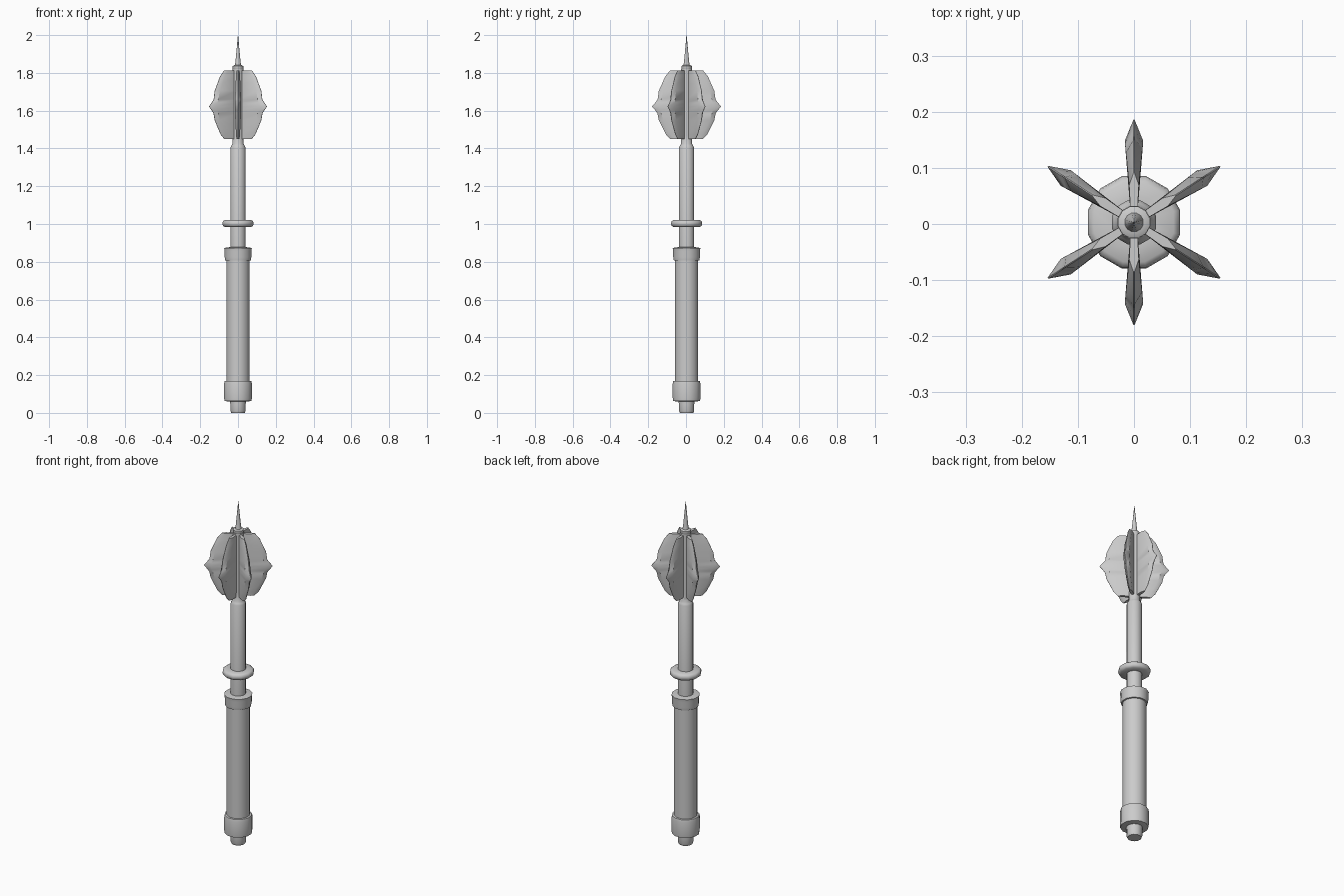
import bpy, bmesh, math

if "Cube" in bpy.data.objects:
    bpy.data.objects.remove(bpy.data.objects["Cube"])

AXIS_Y = 0.003
SIDES = 12


def finish(name, bm, angle=40):
    bmesh.ops.recalc_face_normals(bm, faces=bm.faces)
    mesh = bpy.data.meshes.new(name)
    bm.to_mesh(mesh)
    bm.free()
    ob = bpy.data.objects.new(name, mesh)
    bpy.context.collection.objects.link(ob)
    bpy.ops.object.select_all(action='DESELECT')
    ob.select_set(True)
    bpy.context.view_layer.objects.active = ob
    bpy.ops.object.shade_smooth_by_angle(angle=math.radians(angle))
    return ob


def bridge(bm, rings):
    for a, b in zip(rings, rings[1:]):
        n = len(a)
        for i in range(n):
            j = (i + 1) % n
            bm.faces.new((a[i], a[j], b[j], b[i]))
    bm.faces.new(rings[0][::-1])
    bm.faces.new(rings[-1])


def lathe(name, profile, angle=40):
    bm = bmesh.new()
    rings = []
    for r, z in profile:
        ring = []
        for i in range(SIDES):
            t = 2 * math.pi * (i + 0.5) / SIDES
            ring.append(bm.verts.new((r * math.cos(t), AXIS_Y + r * math.sin(t), z)))
        rings.append(ring)
    bridge(bm, rings)
    return finish(name, bm, angle)


def flange(name, degrees, edge):
    # blade with thin root, thick shoulder and sharpened outer edge
    bm = bmesh.new()
    c, s = math.cos(math.radians(degrees)), math.sin(math.radians(degrees))
    rings = []
    for r, shoulder, z in edge:
        half = 0.007 + 0.009 * (shoulder - 0.05) / 0.09
        section = [(0.015, -0.006), (shoulder, -half), (r, -0.001),
                   (r, 0.001), (shoulder, half), (0.015, 0.006)]
        rings.append([bm.verts.new((u * c - v * s, AXIS_Y + u * s + v * c, z))
                      for u, v in section])
    bridge(bm, rings)
    return finish(name, bm, 35)


# Handle
lathe("pommel_knob", [(0.037, 0), (0.042, 0.012), (0.042, 0.045), (0.045, 0.075)])
lathe("pommel_collar", [(0.05, 0.06), (0.074, 0.063), (0.076, 0.08), (0.076, 0.155),
                        (0.073, 0.168), (0.058, 0.17)])
lathe("grip", [(0.063, 0.15), (0.063, 0.82)])
lathe("grip_collar", [(0.058, 0.805), (0.07, 0.808), (0.073, 0.825), (0.073, 0.855),
                      (0.076, 0.873), (0.05, 0.877)])

# Shaft and guard ring
lathe("shaft", [(0.041, 0.86), (0.041, 1.405), (0.036, 1.415), (0.03, 1.425), (0.03, 1.47)])
lathe("guard_ring", [(0.038, 0.984), (0.073, 0.984), (0.083, 0.992), (0.085, 1.003),
                     (0.083, 1.014), (0.073, 1.021), (0.038, 1.021)], 60)

# Head core and spike
lathe("head_core", [(0.03, 1.44), (0.03, 1.82)])
lathe("spike_collar", [(0.024, 1.812), (0.029, 1.818), (0.029, 1.836), (0.02, 1.841)])
lathe("spike", [(0.018, 1.835), (0.014, 1.86), (0.008, 1.92), (0.0008, 2.0)])

# Six flanges: outer radius, shoulder radius, height
edge = [(0.087, 0.064, 1.45), (0.11, 0.086, 1.475), (0.125, 0.102, 1.505),
        (0.147, 0.124, 1.55), (0.154, 0.134, 1.585), (0.166, 0.14, 1.602),
        (0.183, 0.145, 1.622), (0.166, 0.14, 1.642), (0.153, 0.134, 1.66),
        (0.147, 0.124, 1.705), (0.129, 0.105, 1.745), (0.114, 0.09, 1.78),
        (0.088, 0.066, 1.812)]
for i, a in enumerate((33, 90, 147, 213, 270, 327)):
    flange(f"flange_{i + 1}", a, edge)
